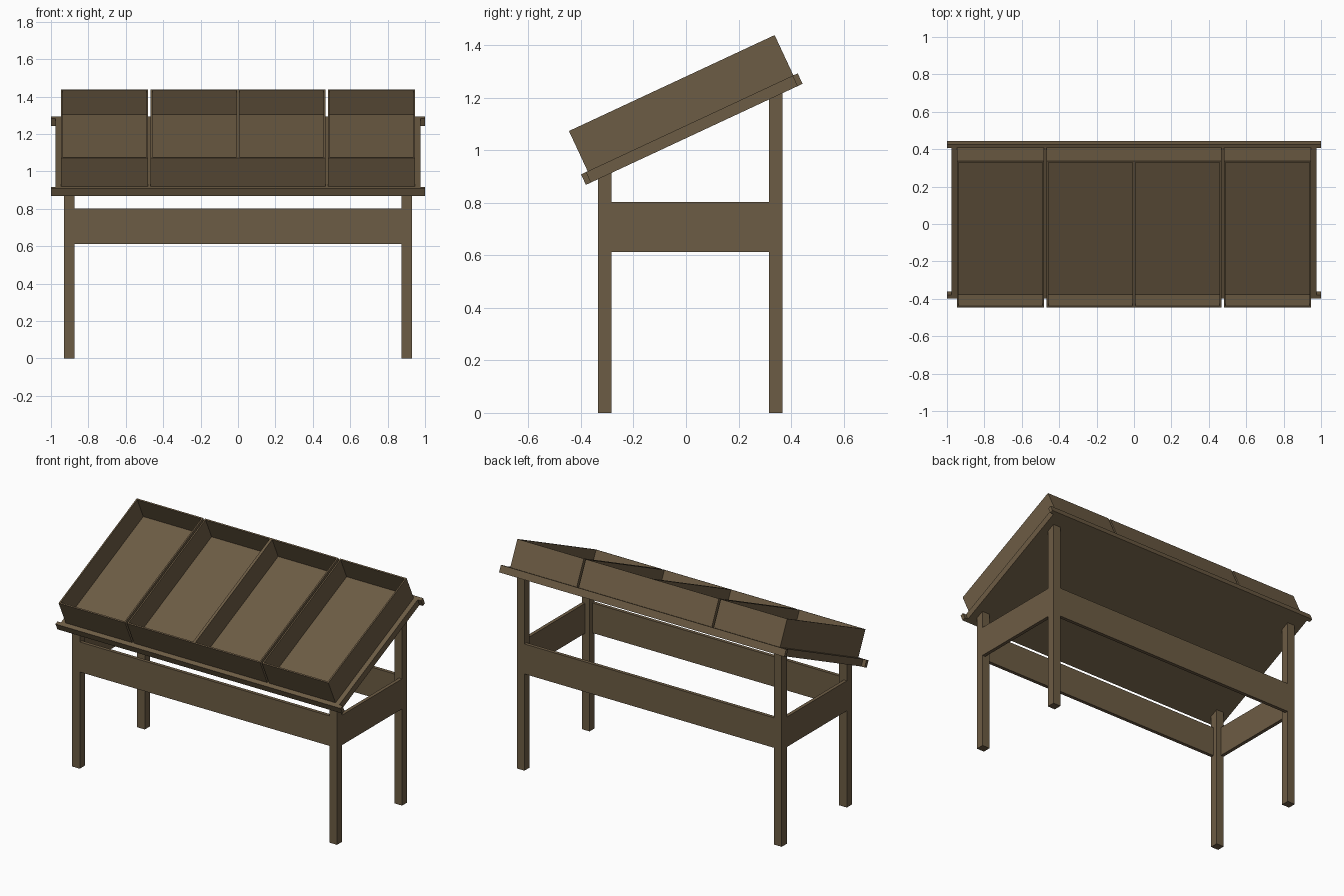
import bpy, bmesh, math
from mathutils import Vector

if "Cube" in bpy.data.objects:
    bpy.data.objects.remove(bpy.data.objects["Cube"])

ANG = math.radians(25)
FRONT_Y, FRONT_Z = -0.381, 0.868   # lower front edge of the sloping top
C, S = math.cos(ANG), math.sin(ANG)

wood = bpy.data.materials.new("brown wood")
wood.diffuse_color = (0.152, 0.107, 0.058, 1)
wood.use_nodes = True
wood.node_tree.nodes["Principled BSDF"].inputs["Base Color"].default_value = wood.diffuse_color


def tilt(p):
    """Map (x, along slope, normal to slope) to world space."""
    return Vector((p[0], FRONT_Y + p[1] * C - p[2] * S, FRONT_Z + p[1] * S + p[2] * C))


def finish(name, bm):
    bmesh.ops.recalc_face_normals(bm, faces=bm.faces)
    me = bpy.data.meshes.new(name)
    bm.to_mesh(me)
    bm.free()
    me.materials.append(wood)
    ob = bpy.data.objects.new(name, me)
    bpy.context.collection.objects.link(ob)
    return ob


def make_box(lo, hi):
    bm = bmesh.new()
    bmesh.ops.create_cube(bm, size=1)
    for v in bm.verts:
        v.co = Vector([hi[i] if v.co[i] > 0 else lo[i] for i in range(3)])
    return bm


def box(name, lo, hi, sloped=False):
    bm = make_box(lo, hi)
    if sloped:
        for v in bm.verts:
            v.co = tilt(v.co)
    return finish(name, bm)


def leg(name, x, y0, y1):
    # top cut to follow the underside of the board
    bm = make_box((x - 0.027, y0, 0), (x + 0.027, y1, 1))
    for v in bm.verts:
        if v.co.z > 0.5:
            v.co.z = FRONT_Z + (v.co.y - FRONT_Y) * math.tan(ANG) + 0.003
    finish(name, bm)


def tray(name, x0, x1, wall=0.0125):
    # open crate: inset the top face, then sink it to the floor
    bm = make_box((x0, 0.028, 0.044), (x1, 0.892, 0.213))
    top = max(bm.faces, key=lambda f: f.calc_center_median().z)
    bmesh.ops.inset_region(bm, faces=[top], thickness=wall)
    res = bmesh.ops.extrude_face_region(bm, geom=[top])
    for v in [g for g in res["geom"] if isinstance(g, bmesh.types.BMVert)]:
        v.co.z = 0.070
    if top.is_valid:
        bmesh.ops.delete(bm, geom=[top], context='FACES_ONLY')
    for v in bm.verts:
        v.co = tilt(v.co)
    finish(name, bm)


# legs and side aprons, left and right
for side, s in (("left", -1), ("right", 1)):
    leg("front_leg_" + side, s * 0.902, -0.335, -0.284)
    leg("back_leg_" + side, s * 0.902, 0.316, 0.368)
    xs = sorted((s * 0.929, s * 0.907))
    box("side_apron_" + side, (xs[0], -0.284, 0.613), (xs[1], 0.316, 0.803))

# long aprons
box("front_apron", (-0.875, -0.335, 0.613), (0.875, -0.313, 0.803))
box("back_apron", (-0.875, 0.346, 0.613), (0.875, 0.368, 0.803))

# sloping board with overhanging rails
box("sloping_board", (-0.976, 0.022, 0), (0.976, 0.888, 0.044), True)
box("front_rail", (-1, 0, 0), (1, 0.022, 0.044), True)
box("back_rail", (-1, 0.888, 0), (1, 0.91, 0.044), True)

# four open trays, the middle two touching
for i, (a, b) in enumerate(((-0.946, -0.480), (-0.467, 0), (0, 0.467), (0.480, 0.946))):
    tray("tray_%d" % (i + 1), a, b)
